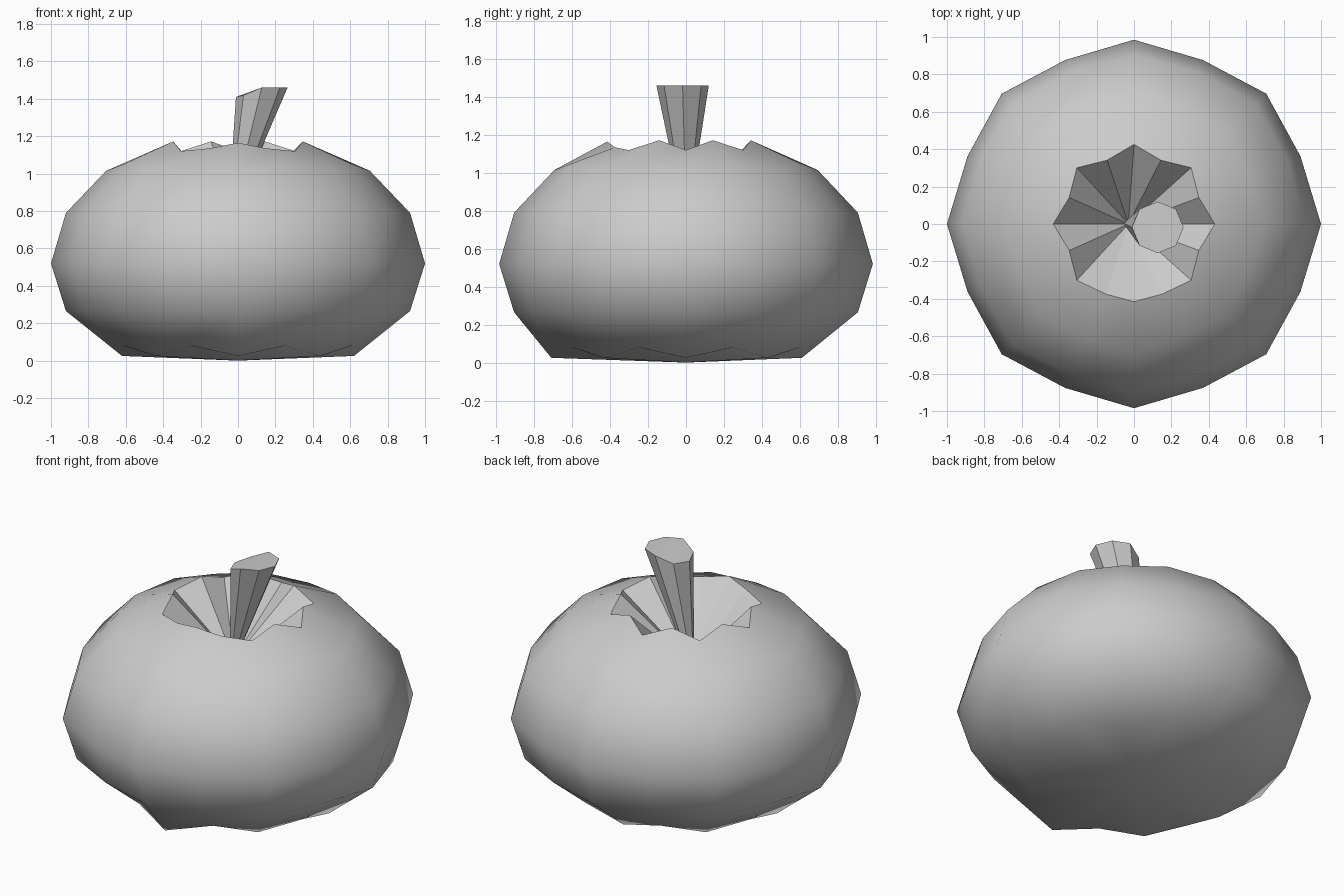
import bpy, bmesh
from math import sin, cos, radians

if "Cube" in bpy.data.objects:
    bpy.data.objects.remove(bpy.data.objects["Cube"])


def polar(r, deg, z):
    a = radians(deg)
    return (r * cos(a), r * sin(a), z)


def fan(bm, ring, tip, smooth=False, flip=False):
    n = len(ring)
    for i in range(n):
        a, b = ring[i], ring[(i + 1) % n]
        f = bm.faces.new((b, a, tip) if flip else (a, b, tip))
        f.smooth = smooth


def bridge(bm, low, high, smooth):
    n = len(low)
    for i in range(n):
        j = (i + 1) % n
        f = bm.faces.new((low[i], low[j], high[j], high[i]))
        f.smooth = smooth


def finish(bm, name):
    me = bpy.data.meshes.new(name)
    bm.to_mesh(me)
    bm.free()
    ob = bpy.data.objects.new(name, me)
    bpy.context.collection.objects.link(ob)
    return ob


# Ribbed body: 8 ribs with 8 valleys between them
# each row is rib radius, rib height, valley radius, valley height
PROFILE = [
    (0.62, 0.025, 0.66, 0.08),
    (0.92, 0.265, 0.89, 0.27),
    (1.00, 0.52, 0.963, 0.52),
    (0.92, 0.79, 0.89, 0.79),
    (0.705, 1.015, 0.66, 1.05),
    (0.432, 1.12, 0.375, 1.172),
]
bm = bmesh.new()
rings = []
for rr, rz, vr, vz in PROFILE:
    ring = []
    for i in range(16):
        r, z = (vr, vz) if i % 2 else (rr, rz)
        x, y, z = polar(r, i * 22.5, z)
        ring.append(bm.verts.new((x, y * 0.985, z)))
    rings.append(ring)

# The front of the rim is smoother than the rest, the lower front juts out
rings[-1][12].co = (0, -0.415, 1.165)
for i, s in ((11, -1), (13, 1)):
    rings[-1][i].co = (0.15 * s, -0.375, 1.135)
rings[0][12].co.y = -0.71

for low, high in zip(rings, rings[1:]):
    bridge(bm, low, high, True)
fan(bm, rings[0], bm.verts.new((0, 0, 0)), smooth=True, flip=True)

# Pleated hollow around the stem
fan(bm, rings[-1], bm.verts.new((-0.03, 0, 0.80)))
finish(bm, "pumpkin_body")

# Leaning stem, flaring towards a slanted top
bm = bmesh.new()
low, high = [], []
for i in range(8):
    x, y, _ = polar(1, i * 45, 0)
    low.append(bm.verts.new((-0.03 + 0.02 * x, 0.02 * y, 0.82)))
    high.append(bm.verts.new((0.127 + 0.138 * x, -0.018 + 0.138 * y,
                              1.44 + (0.02 if x > -0.1 else 0.03 * x))))
bridge(bm, low, high, False)
bm.faces.new(low[::-1])
fan(bm, high, bm.verts.new((0.127, -0.018, 1.46)), smooth=True)
finish(bm, "stem")
